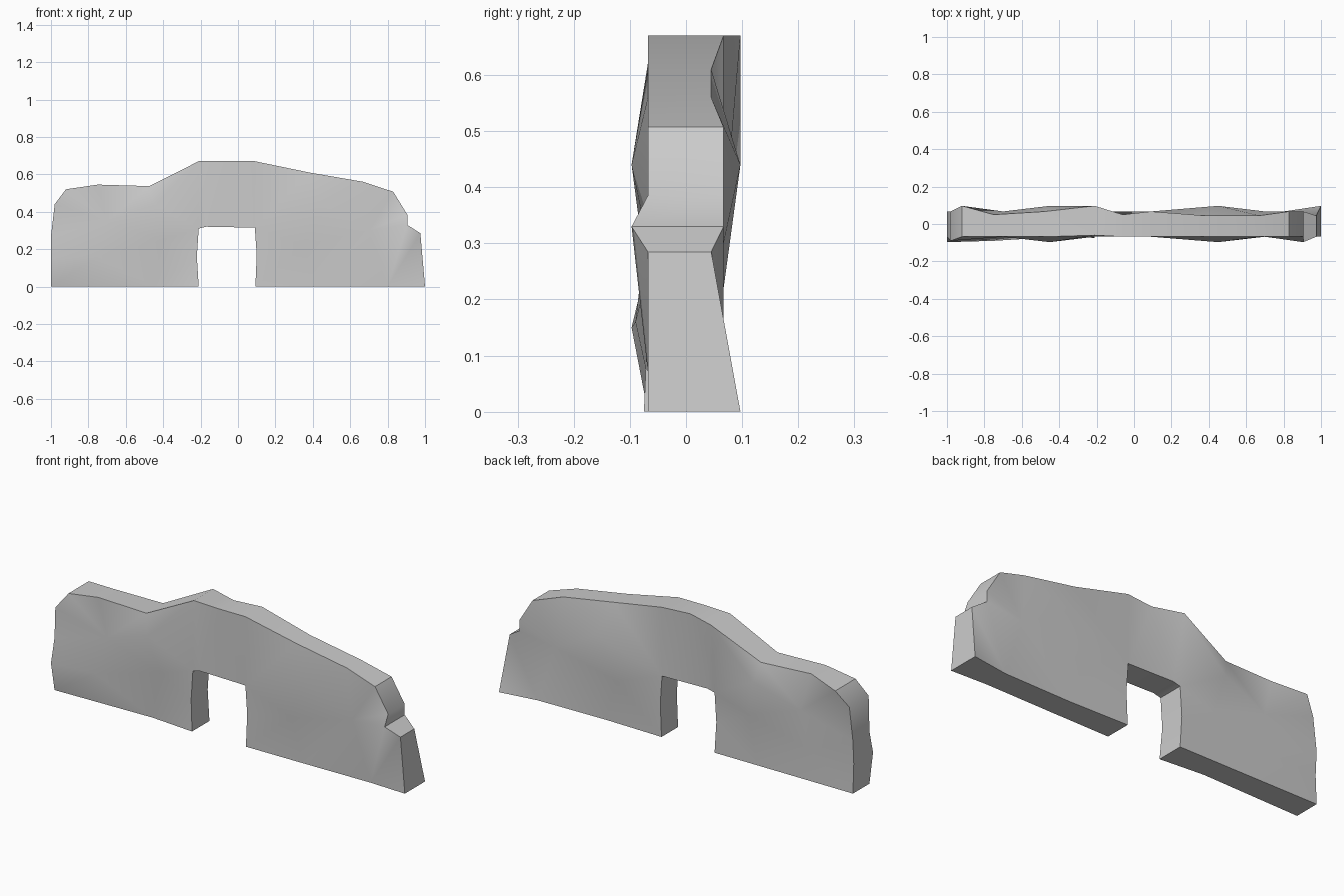
import bpy, bmesh
from mathutils import Vector
from mathutils.geometry import delaunay_2d_cdt

if "Cube" in bpy.data.objects:
    bpy.data.objects.remove(bpy.data.objects["Cube"])

F, B = -0.068, 0.067   # usual front and back planes of the wall

# Broken outline with doorway: x, z, front y, back y
outline = [
    (-1, 0, F, B), (-0.45, 0, -0.055, B), (-0.21, 0, -0.075, B),
    (-0.22, 0.16, F, B), (-0.21, 0.31, F, B), (-0.17, 0.32, F, B),
    (0.09, 0.315, F, B), (0.1, 0.17, F, B), (0.093, 0, F, B),
    (0.42, 0, -0.065, 0.06), (0.8, 0, -0.06, B), (1, 0, F, 0.097),
    (0.975, 0.285, F, 0.045), (0.905, 0.33, -0.097, B), (0.905, 0.385, F, B),
    (0.83, 0.507, F, B), (0.67, 0.56, F, 0.045), (0.38, 0.61, F, 0.045),
    (0.09, 0.67, F, B), (-0.06, 0.67, F, 0.05), (-0.21, 0.67, -0.06, 0.097),
    (-0.475, 0.537, F, B), (-0.75, 0.545, F, 0.05), (-0.92, 0.52, F, 0.097),
    (-0.98, 0.44, -0.09, B), (-1, 0.27, F, B), (-1, 0.15, -0.097, 0.06),
]
# Bulges and level spots inside the wall faces
inner = [
    (-0.45, 0.44, -0.097, 0.097), (0.45, 0.44, -0.097, 0.097),
    (-0.75, 0.16, -0.09, B), (-0.4, 0.25, F, B), (0.35, 0.22, F, B),
    (0.7, 0.3, F, B), (-0.7, 0.35, F, B),
]
pts = outline + inner
n = len(outline)

# Triangulate the face once, then use it for front and back
co, _, tris, _, _, _ = delaunay_2d_cdt(
    [Vector(p[:2]) for p in pts], [(i, (i + 1) % n) for i in range(n)], [], 1, 1e-5)


def depth(v, k):
    return min(pts, key=lambda p: (p[0] - v.x) ** 2 + (p[1] - v.y) ** 2)[k]


bm = bmesh.new()
front = [bm.verts.new((v.x, depth(v, 2), v.y)) for v in co]
back = [bm.verts.new((v.x, depth(v, 3), v.y)) for v in co]
for t in tris:
    bm.faces.new([front[i] for i in t])
    bm.faces.new([back[i] for i in reversed(t)])

# Close the rim: top, ends, base and doorway reveal
lookup = dict(zip(front, back))
for e in [e for e in bm.edges if e.is_boundary and e.verts[0] in lookup]:
    a, b = e.verts
    bm.faces.new((a, b, lookup[b], lookup[a]))
bmesh.ops.recalc_face_normals(bm, faces=bm.faces)

mesh = bpy.data.meshes.new("ruined_wall")
bm.to_mesh(mesh)
bm.free()
wall = bpy.data.objects.new("ruined_wall", mesh)
bpy.context.collection.objects.link(wall)
bpy.context.view_layer.objects.active = wall
wall.select_set(True)
bpy.ops.object.shade_smooth_by_angle(angle=0.6)
